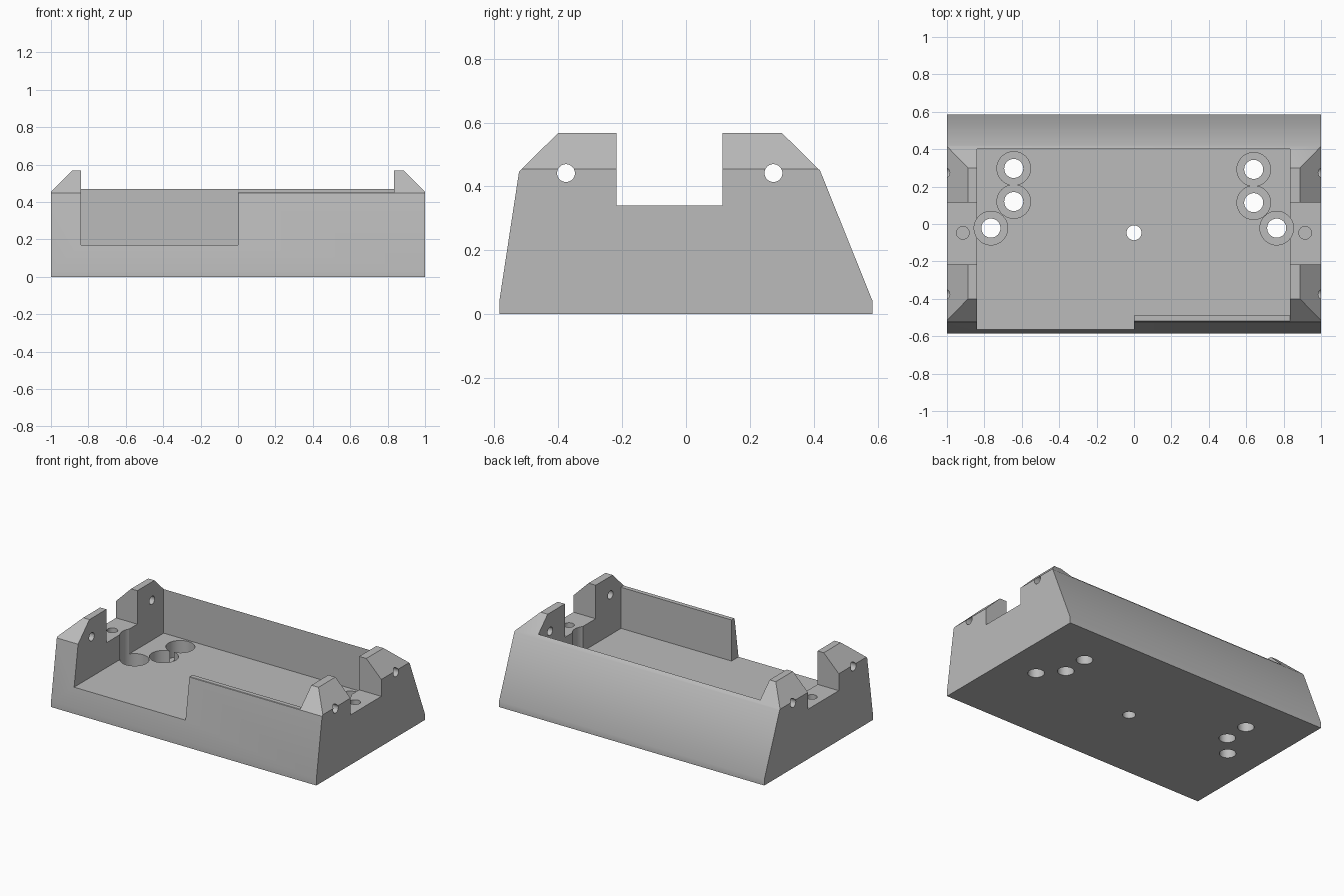
import bpy, bmesh, math
from mathutils import Vector

if "Cube" in bpy.data.objects:
    bpy.data.objects.remove(bpy.data.objects["Cube"], do_unlink=True)

grey = bpy.data.materials.new("plain grey")
grey.use_nodes = True
colour = (0.5, 0.5, 0.5, 1)
grey.diffuse_color = colour
grey.node_tree.nodes["Principled BSDF"].inputs["Base Color"].default_value = colour


def prism(name, profile, axis, lo, hi):
    """Extrude a 2D profile along an axis; the profile uses the other two axes in order."""
    def place(p, d):
        c = list(p)
        c.insert("xyz".index(axis), d)
        return c
    bm = bmesh.new()
    base = bm.faces.new([bm.verts.new(place(p, lo)) for p in profile])
    step = Vector(place((0, 0), hi - lo))
    top = bmesh.ops.extrude_face_region(bm, geom=[base])["geom"]
    bmesh.ops.translate(bm, vec=step, verts=[v for v in top if isinstance(v, bmesh.types.BMVert)])
    bmesh.ops.recalc_face_normals(bm, faces=bm.faces)
    mesh = bpy.data.meshes.new(name)
    bm.to_mesh(mesh)
    bm.free()
    mesh.materials.append(grey)
    obj = bpy.data.objects.new(name, mesh)
    bpy.context.collection.objects.link(obj)
    return obj


def rect(a0, b0, a1, b1):
    return [(a0, b0), (a1, b0), (a1, b1), (a0, b1)]


def circle(a, b, r, n=40):
    return [(a + r * math.cos(2 * math.pi * i / n), b + r * math.sin(2 * math.pi * i / n))
            for i in range(n)]


# Outer body: side profile run across the full width
tray = prism("tray_body", [(-0.585, 0), (0.585, 0), (0.585, 0.04), (0.42, 0.45), (0.30, 0.568),
                           (-0.40, 0.568), (-0.523, 0.447), (-0.585, 0.04)], "x", -1, 1)

cutters = [
    # Inner pocket, open through the left half of the front
    prism("pocket", [(-0.84, -1), (0, -1), (0, -0.49), (0.833, -0.49),
                     (0.833, 0.40), (-0.84, 0.40)], "z", 0.17, 1),
    # Lowered top of the front wall
    prism("front_wall_trim", rect(-0.1, -1, 0.833, -0.3), "z", 0.45, 1),
    # Notch between the end lugs
    prism("lug_notch", rect(-0.217, 0.34, 0.115, 1), "x", -2, 2),
]

# Sloped outer faces of the lugs
for s in (-1, 1):
    cutters.append(prism("lug_slope", [(s * 0.835, 0.62), (s * 1.1, 0.355),
                                       (s * 1.1, 0.8), (s * 0.835, 0.8)], "y", -1, 1))
    # Blind screw holes in the notch floors
    cutters.append(prism("screw_hole", circle(s * 0.915, -0.047, 0.034), "z", 0.17, 0.5))

# Cross holes through the lugs
for y in (-0.376, 0.274):
    cutters.append(prism("cross_hole", circle(y, 0.442, 0.028), "x", -2, 2))

# Counterbored floor holes and the centre hole
for x, y in [(-0.643, 0.297), (-0.643, 0.12), (-0.765, -0.022),
             (0.64, 0.292), (0.64, 0.114), (0.763, -0.022)]:
    cutters.append(prism("counterbore", circle(x, y, 0.09), "z", 0.06, 0.9))
    cutters.append(prism("floor_hole", circle(x, y, 0.051), "z", -0.2, 0.9))
cutters.append(prism("centre_hole", circle(0, -0.047, 0.04), "z", -0.2, 0.9))

for cutter in cutters:
    mod = tray.modifiers.new(cutter.name, "BOOLEAN")
    mod.operation = "DIFFERENCE"
    mod.solver = "EXACT"
    mod.object = cutter

# Bake the cuts and drop the cutters
bpy.context.view_layer.update()
result = bpy.data.meshes.new_from_object(tray.evaluated_get(bpy.context.evaluated_depsgraph_get()))
tray.modifiers.clear()
tray.data = result
for cutter in cutters:
    bpy.data.objects.remove(cutter, do_unlink=True)

bpy.ops.object.select_all(action="DESELECT")
tray.select_set(True)
bpy.context.view_layer.objects.active = tray
bpy.ops.object.shade_smooth_by_angle(angle=math.radians(30))
